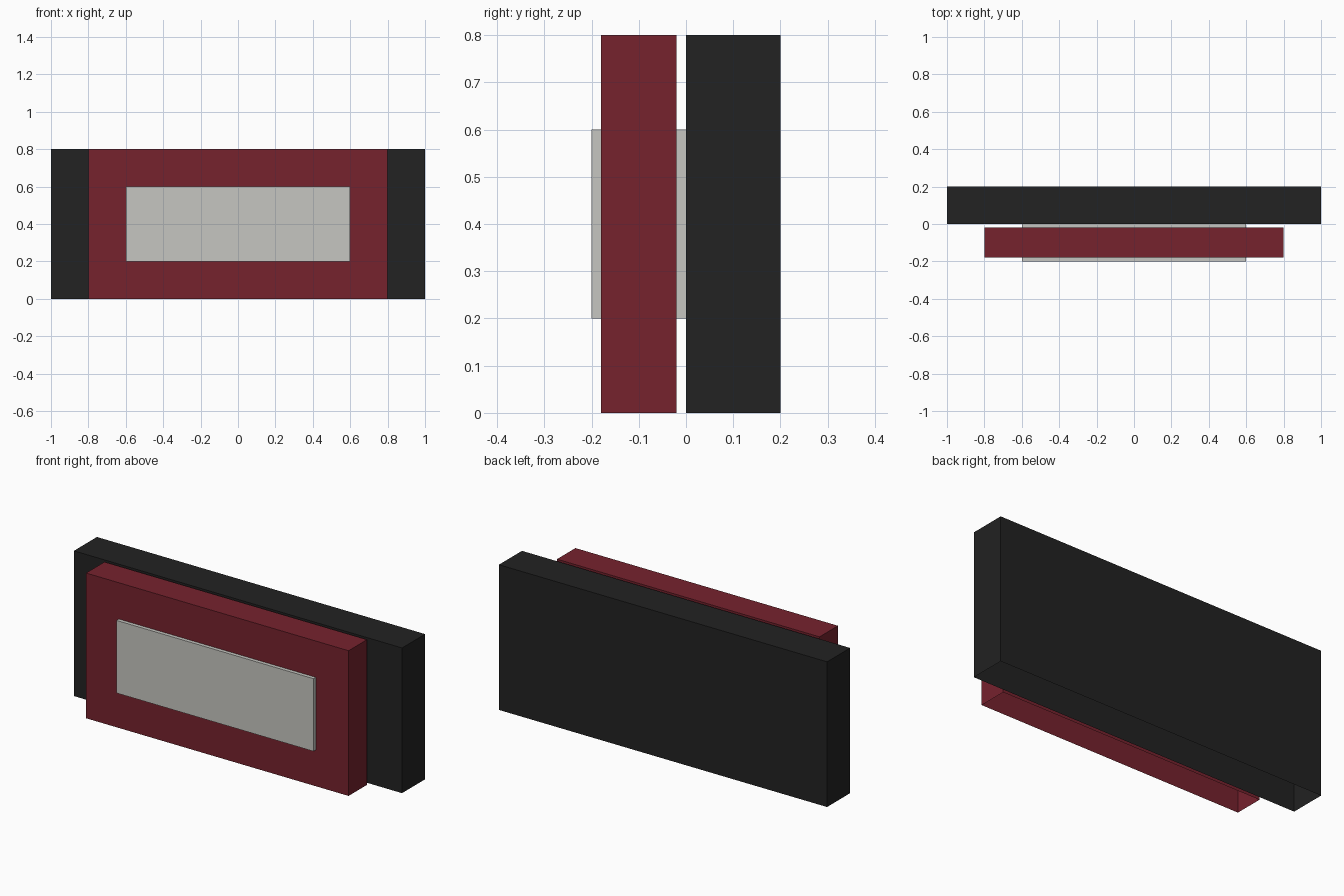
import bpy
import bmesh

if "Cube" in bpy.data.objects:
    bpy.data.objects.remove(bpy.data.objects["Cube"])


def material(name, rgb):
    mat = bpy.data.materials.new(name)
    mat.diffuse_color = (*rgb, 1.0)
    mat.use_nodes = True
    mat.node_tree.nodes["Principled BSDF"].inputs["Base Color"].default_value = mat.diffuse_color
    return mat


def open_box(name, x, y, z, mat):
    """Flat-sided box between the given ranges, with no underside."""
    bm = bmesh.new()
    bmesh.ops.create_cube(bm, size=1.0)
    for v in bm.verts:
        for axis, (low, high) in enumerate((x, y, z)):
            v.co[axis] = low if v.co[axis] < 0 else high
    bm.normal_update()
    under = [f for f in bm.faces if f.normal.z < -0.5]
    bmesh.ops.delete(bm, geom=under, context='FACES_ONLY')
    mesh = bpy.data.meshes.new(name)
    bm.to_mesh(mesh)
    bm.free()
    mesh.materials.append(mat)
    obj = bpy.data.objects.new(name, mesh)
    bpy.context.collection.objects.link(obj)
    return obj


black = material("black", (0.016, 0.016, 0.016))
red = material("dark red", (0.181, 0.016, 0.027))
grey = material("light grey", (0.565, 0.565, 0.533))

# Wide slab at the back
open_box("back_slab", (-1.0, 1.0), (0.0, 0.2), (0.0, 0.8), black)
# Narrower slab in front, with a small gap behind it
open_box("front_slab", (-0.8, 0.8), (-0.18, -0.02), (0.0, 0.8), red)
# Panel passing through the front slab
open_box("centre_panel", (-0.6, 0.6), (-0.2, 0.0), (0.2, 0.6), grey)
